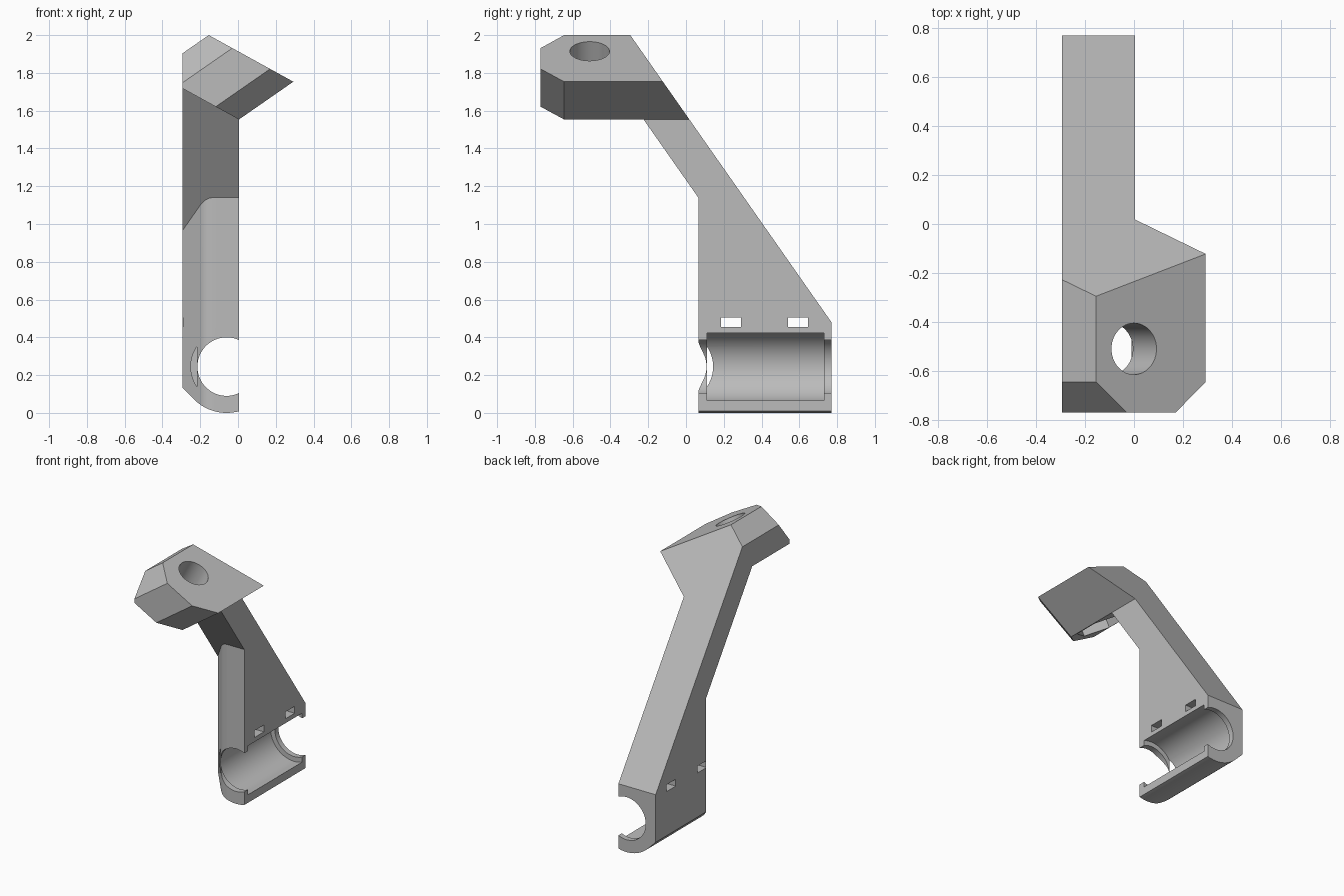
import bpy, bmesh
from math import cos, sin, radians
from mathutils import Vector

cube = bpy.data.objects.get("Cube")
if cube:
    bpy.data.objects.remove(cube, do_unlink=True)

grey = bpy.data.materials.new("light_grey_plastic")
grey.use_nodes = True
colour = (0.5, 0.5, 0.5, 1)
grey.diffuse_color = colour
grey.node_tree.nodes["Principled BSDF"].inputs["Base Color"].default_value = colour


def prism(name, outline, sweep):
    """Closed solid: a flat outline swept along a vector."""
    bm = bmesh.new()
    face = bm.faces.new([bm.verts.new(p) for p in outline])
    new = bmesh.ops.extrude_face_region(bm, geom=[face])["geom"]
    moved = [v for v in new if isinstance(v, bmesh.types.BMVert)]
    bmesh.ops.translate(bm, vec=Vector(sweep), verts=moved)
    bmesh.ops.recalc_face_normals(bm, faces=bm.faces)
    mesh = bpy.data.meshes.new(name)
    bm.to_mesh(mesh)
    bm.free()
    mesh.materials.append(grey)
    ob = bpy.data.objects.new(name, mesh)
    bpy.context.collection.objects.link(ob)
    return ob


def along_x(name, yz, x0, x1):
    return prism(name, [(x0, y, z) for y, z in yz], (x1 - x0, 0, 0))


def along_y(name, xz, y0, y1):
    return prism(name, [(x, y0, z) for x, z in xz], (0, y1 - y0, 0))


def arc(cx, cy, r, a0, a1, n):
    angles = [radians(a0 + (a1 - a0) * i / n) for i in range(n + 1)]
    return [(cx + r * cos(a), cy + r * sin(a)) for a in angles]


def circle(cx, cy, r, n):
    return arc(cx, cy, r, 0, 360, n)[:-1]


def combine(target, tool, operation="DIFFERENCE"):
    mod = target.modifiers.new("combine", "BOOLEAN")
    mod.operation, mod.solver, mod.object = operation, "EXACT", tool
    bpy.context.view_layer.objects.active = target
    bpy.ops.object.modifier_apply(modifier=mod.name)
    bpy.data.objects.remove(tool, do_unlink=True)


LEFT, RIGHT, FRONT, BACK = -0.295, 0.005, 0.065, 0.77
SLOPE = -0.7007                       # lean of the arm, dy/dz


def back_y(z):
    return BACK + (z - 0.48) * SLOPE


def under_y(z):
    return FRONT + (z - 1.14) * SLOPE


# Column and leaning arm, a little oversized where later cuts trim it
bracket = along_x("bracket", [
    (FRONT, -0.02), (BACK, -0.02), (BACK, 0.48), (back_y(2.2), 2.2),
    (under_y(2.2), 2.2), (FRONT, 1.14)], -0.4, RIGHT)

# Arm top follows the tilted head
combine(bracket, along_y("arm_top_cut", [
    (-0.5, 1.92), (0.1, 1.59), (0.1, 2.6), (-0.5, 2.6)], -1.5, 1.5))

# Rounded, chamfered front corner, stopping at the underside of the arm
corner = [(x, y) for x, y in arc(-0.13, 0.165, 0.1, 225, 270, 10)]
corner = [(-0.5, 0.394)] + corner + [(-0.13, 0.06), (-0.5, 0.06)]
corner_cut = prism("corner_cut", [(x, y, -0.1) for x, y in corner], (0, 0, 2))
combine(corner_cut, along_x("corner_limit", [
    (under_y(0), 0), (under_y(2.4), 2.4), (2, 2.4), (2, 0)], -1, 1))
combine(bracket, corner_cut)

# Rounded bottom around the bore
BX, BZ = -0.06, 0.245
combine(bracket, along_y("bottom_cut", [(-0.5, 0.339)]
        + arc(BX, BZ, 0.245, 225, 300, 20) + [(0.0625, -0.2), (-0.5, -0.2)], -0.2, 1))

# Tilted head, swept along its own depth
TILT = 0.5506


def top_point(x, y):
    return Vector((x, y, 2 - TILT * (x + 0.155)))


plan = [(-0.155, -0.645), (-0.03, -0.77), (0.17, -0.77),
        (0.293, -0.645), (0.293, 0.3), (-0.155, 0.3)]
head = prism("head", [top_point(x, y) for x, y in plan], (-0.288, 0, -0.2))
combine(bracket, head, "UNION")

# Flat outer side and continuous sloping back
combine(bracket, along_x("side_cut", [(-2, -1), (2, -1), (2, 3), (-2, 3)], -1, LEFT))
combine(bracket, along_x("back_cut", [
    (back_y(0.3), 0.3), (back_y(2.4), 2.4), (2, 2.4), (2, 0.3)], -1, 1))

# Bolt hole and hexagonal nut pocket, square to the head's top
normal = Vector((TILT, 0, 1)).normalized()
across = Vector((1, 0, -TILT)).normalized()
centre = top_point(0, -0.51)


def head_hole(name, r, n, start, depth):
    ring = [centre - normal * start + across * u + Vector((0, v, 0))
            for v, u in circle(0, 0, r, n)]
    combine(bracket, prism(name, ring, -normal * depth))


head_hole("bolt_hole", 0.105, 48, -0.1, 0.6)
head_hole("nut_pocket", 0.185, 6, 0.2, 0.2)

# Stepped bore, open on one side
combine(bracket, along_y("bore", circle(BX, BZ, 0.155, 64), -0.2, 1))
combine(bracket, along_y("wide_bore", circle(BX, BZ, 0.19, 64), 0.11, 0.73))

# Two tie slots
for y in (0.185, 0.54):
    combine(bracket, along_x("slot", [
        (y, 0.455), (y + 0.105, 0.455), (y + 0.105, 0.505), (y, 0.505)], -1, 1))

# Smooth bores, crisp edges
bpy.ops.object.select_all(action="DESELECT")
bracket.select_set(True)
bpy.context.view_layer.objects.active = bracket
bpy.ops.object.shade_smooth_by_angle(angle=radians(25))
weighted = bracket.modifiers.new("weighted_normals", "WEIGHTED_NORMAL")
weighted.keep_sharp = True
